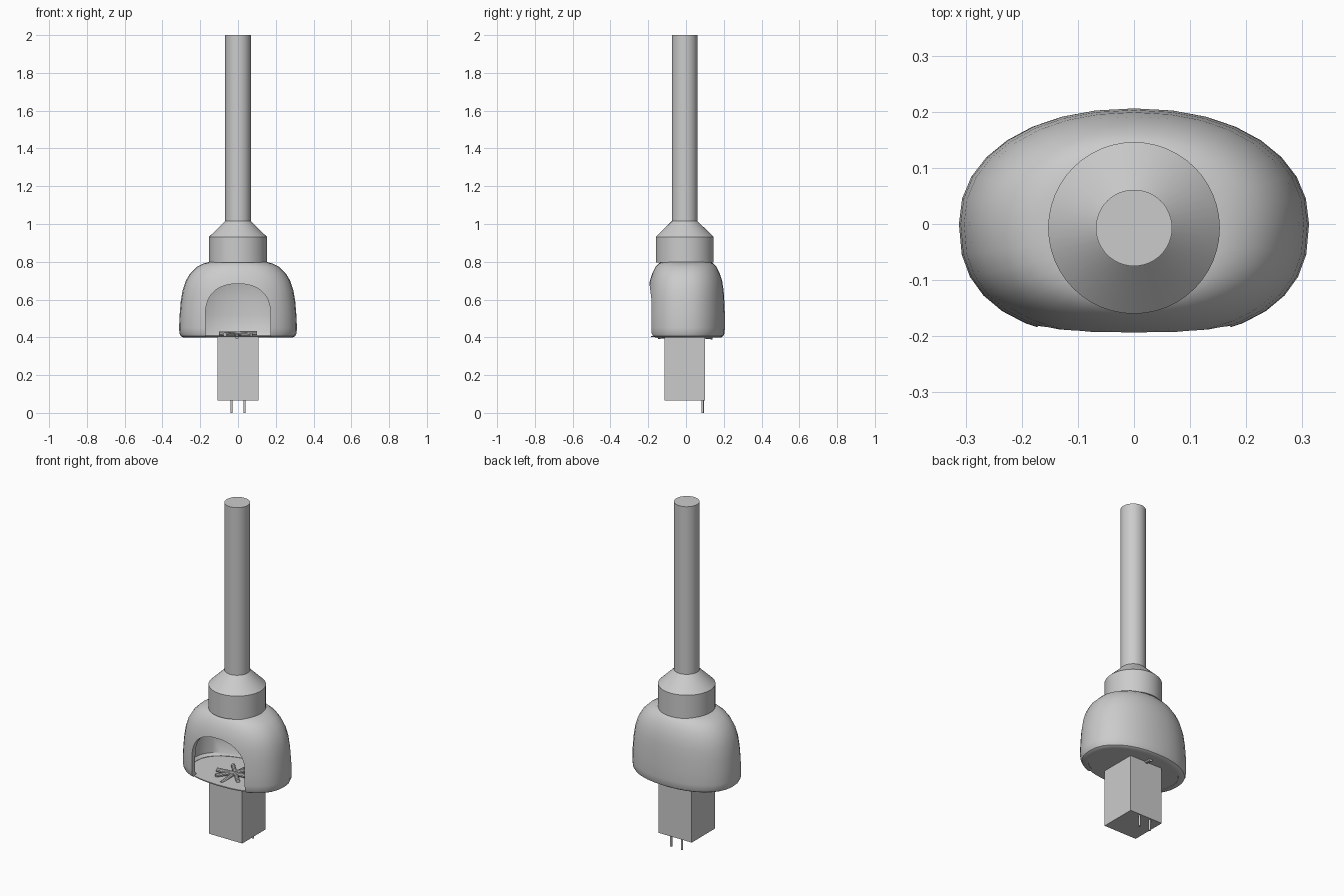
import bpy, bmesh, math
from mathutils import Vector

if "Cube" in bpy.data.objects:
    bpy.data.objects.remove(bpy.data.objects["Cube"])


def make_object(name, bm, smooth=True):
    bmesh.ops.recalc_face_normals(bm, faces=bm.faces)
    me = bpy.data.meshes.new(name)
    bm.to_mesh(me)
    bm.free()
    ob = bpy.data.objects.new(name, me)
    bpy.context.collection.objects.link(ob)
    if smooth:
        smooth_object(ob)
    return ob


def smooth_object(ob):
    bpy.ops.object.select_all(action='DESELECT')
    ob.select_set(True)
    bpy.context.view_layer.objects.active = ob
    bpy.ops.object.shade_smooth_by_angle(angle=math.radians(35))


def loft(name, profile, segs=32, cy=0.0, front_n=2.0, back_n=2.0):
    """Stack of superellipse rings (rx, ry, z), capped at both ends."""
    bm = bmesh.new()
    rings = []
    for rx, ry, z in profile:
        ring = []
        for i in range(segs):
            a = 2 * math.pi * i / segs
            c, s = math.cos(a), math.sin(a)
            n = back_n if s >= 0 else front_n
            x = rx * math.copysign(abs(c) ** (2 / n), c)
            y = ry * math.copysign(abs(s) ** (2 / n), s)
            ring.append(bm.verts.new((x, y + cy, z)))
        rings.append(ring)
    for a, b in zip(rings, rings[1:]):
        for i in range(segs):
            j = (i + 1) % segs
            bm.faces.new((a[i], a[j], b[j], b[i]))
    bm.faces.new(rings[0])
    bm.faces.new(rings[-1])
    return make_object(name, bm)


def rod(name, p, q, r, segs=12):
    p, q = Vector(p), Vector(q)
    bm = bmesh.new()
    bmesh.ops.create_cone(bm, cap_ends=True, segments=segs, radius1=r, radius2=r,
                          depth=(q - p).length)
    rot = (q - p).to_track_quat('Z', 'Y')
    for v in bm.verts:
        v.co = rot @ v.co + (p + q) / 2
    return make_object(name, bm)


# Flue pipe and stepped collar
loft("flue_pipe", [(0.068, 0.068, 1.0), (0.068, 0.068, 2.0)], 48, -0.007)
loft("collar", [(0.153, 0.153, 0.795), (0.153, 0.153, 0.932),
                (0.068, 0.068, 1.015)], 48, -0.007)

# Hollow domed hood: outside from top to rim, then up the inside
hood = loft("hood", [
    (0.150, 0.128, 0.800), (0.185, 0.146, 0.790), (0.220, 0.162, 0.772),
    (0.252, 0.178, 0.740), (0.276, 0.191, 0.700), (0.293, 0.199, 0.650),
    (0.303, 0.203, 0.590), (0.309, 0.206, 0.520), (0.312, 0.206, 0.450),
    (0.310, 0.204, 0.422), (0.303, 0.198, 0.407), (0.290, 0.187, 0.400),
    (0.268, 0.170, 0.400), (0.266, 0.168, 0.410), (0.280, 0.176, 0.425),
    (0.279, 0.176, 0.520), (0.270, 0.172, 0.610), (0.245, 0.160, 0.690),
    (0.205, 0.138, 0.745), (0.140, 0.105, 0.770)], 32, 0.0, 2.45, 2.15)

# Arched mouth cut through the front
bm = bmesh.new()
outline = [(0.172, 0.30)]
for i in range(25):
    a = math.pi * i / 24
    c = math.cos(a)
    outline.append((0.172 * math.copysign(abs(c) ** 0.85, c),
                    0.52 + 0.163 * math.sin(a) ** 0.85))
outline.append((-0.172, 0.30))
face = bm.faces.new([bm.verts.new((x, -0.4, z)) for x, z in outline])
ext = bmesh.ops.extrude_face_region(bm, geom=[face])
for v in ext["geom"]:
    if isinstance(v, bmesh.types.BMVert):
        v.co.y = -0.02
cutter = make_object("mouth_cutter", bm, False)
cutter.hide_render = True
mod = hood.modifiers.new("mouth", 'BOOLEAN')
mod.operation = 'DIFFERENCE'
mod.solver = 'EXACT'
mod.object = cutter
bpy.context.view_layer.objects.active = hood
bpy.ops.object.modifier_apply(modifier=mod.name)
bpy.data.objects.remove(cutter)
smooth_object(hood)

# Hearth floor
loft("hearth_floor", [(0.285, 0.186, 0.402), (0.285, 0.186, 0.408)], 32, 0.0, 2.45, 2.15)

# Square pedestal
bm = bmesh.new()
bmesh.ops.create_cube(bm, size=1)
for v in bm.verts:
    v.co = Vector((v.co.x * 0.216, v.co.y * 0.216 - 0.007, v.co.z * 0.34 + 0.235))
make_object("pedestal", bm, False)

# Two thin pins at the back
for side in (-1, 1):
    rod("pin", (side * 0.035, 0.088, 0), (side * 0.035, 0.088, 0.07), 0.006)

# Pile of logs
logs = [((-0.10, -0.05, 0.418), (0.10, -0.03, 0.422), 0.012),
        ((-0.005, -0.15, 0.402), (-0.005, -0.02, 0.415), 0.011),
        ((0.0, -0.02, 0.415), (0.0, 0.14, 0.400), 0.011),
        ((-0.07, -0.11, 0.415), (0.05, 0.05, 0.421), 0.011),
        ((0.07, -0.10, 0.415), (-0.06, 0.04, 0.421), 0.011)]
for p, q, r in logs:
    rod("log", p, q, r, 10)
